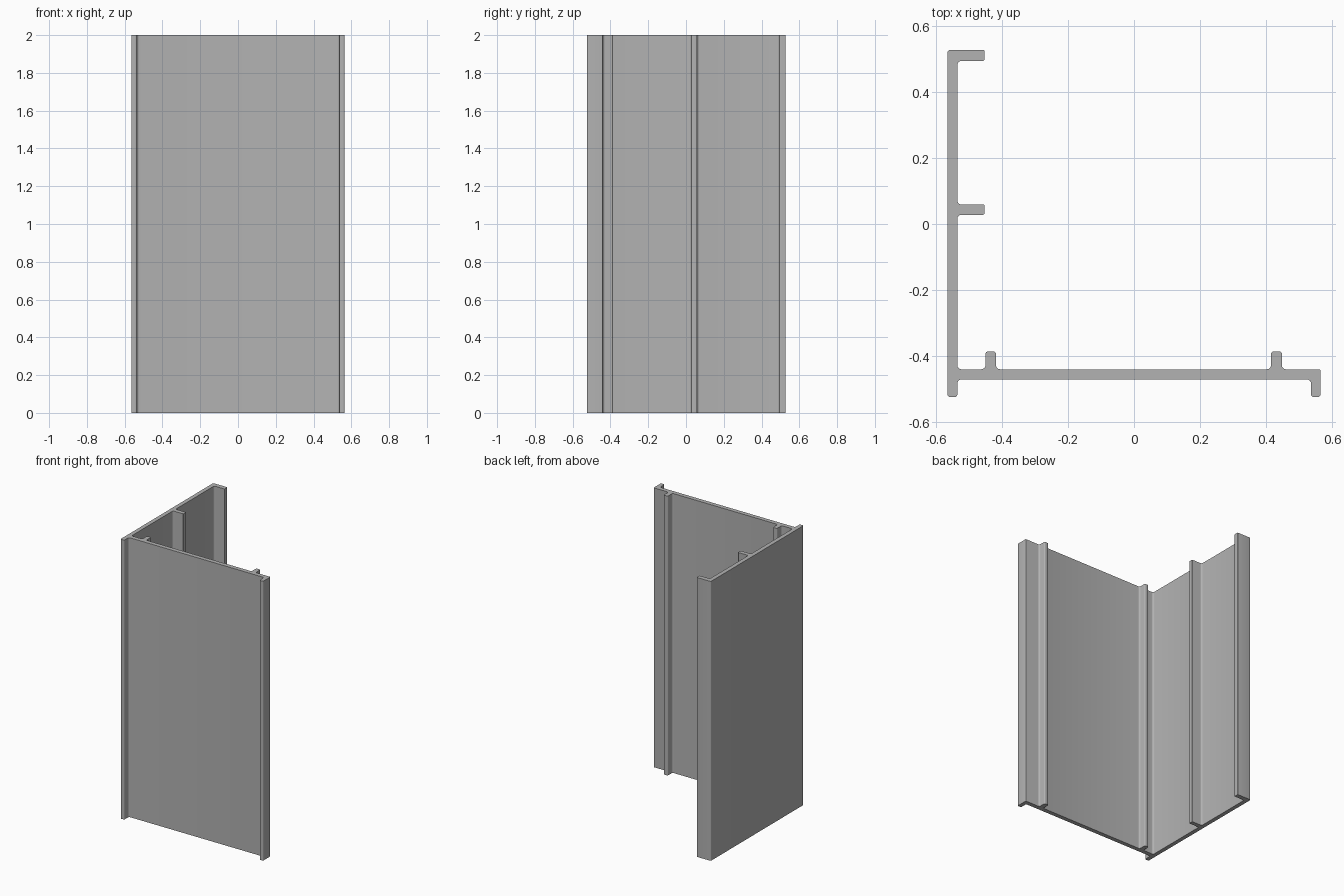
import bpy, bmesh
from mathutils import Vector

cube = bpy.data.objects.get("Cube")
if cube:
    bpy.data.objects.remove(cube, do_unlink=True)

HEIGHT = 2.0
TIP, ROOT, EDGE = 0.008, 0.012, 0.004   # corner radii
STEPS = 4

# Plain grey metal
grey = bpy.data.materials.new("grey_metal")
grey.use_nodes = True
grey.diffuse_color = (0.45, 0.45, 0.45, 1)
grey.node_tree.nodes["Principled BSDF"].inputs["Base Color"].default_value = grey.diffuse_color

# Key lines of the section
left, wall, lip = -0.565, -0.535, -0.453
right, end = 0.565, 0.536
back, foot = 0.527, -0.524
web_top, web_low, rib_top = -0.44, -0.471, -0.386


def rib(x0, x1):
    """Short upright rib on the web, going from right to left."""
    return [(x1, web_top, ROOT), (x1, rib_top, TIP),
            (x0, rib_top, TIP), (x0, web_top, ROOT)]


# Section outline, counter-clockwise, with a radius at each corner
outline = [
    (left, foot, TIP), (wall, foot, TIP), (wall, web_low, ROOT),
    (end, web_low, ROOT), (end, foot, TIP), (right, foot, TIP),
    (right, web_top, EDGE),
    *rib(0.415, 0.448), *rib(-0.45, -0.418),
    (wall, web_top, ROOT),
    (wall, 0.028, ROOT), (lip, 0.028, EDGE), (lip, 0.059, EDGE), (wall, 0.059, ROOT),
    (wall, 0.494, ROOT), (lip, 0.494, EDGE), (lip, back, EDGE),
    (left, back, TIP),
]


def rounded(corners):
    """Replace each right-angled corner with a small arc."""
    points = []
    for i, (x, y, r) in enumerate(corners):
        p = Vector((x, y))
        a = (Vector(corners[i - 1][:2]) - p).normalized() * r
        b = (Vector(corners[(i + 1) % len(corners)][:2]) - p).normalized() * r
        centre = p + a + b
        for s in range(STEPS + 1):
            t = s / STEPS
            points.append(centre - ((1 - t) * b + t * a).normalized() * r)
    return points


# Extrude the section to full height
bm = bmesh.new()
base = bm.faces.new([bm.verts.new((p.x, p.y, 0)) for p in rounded(outline)])
grown = bmesh.ops.extrude_face_region(bm, geom=[base], use_keep_orig=True)
top = [g for g in grown["geom"] if isinstance(g, bmesh.types.BMVert)]
bmesh.ops.translate(bm, verts=top, vec=(0, 0, HEIGHT))
bmesh.ops.recalc_face_normals(bm, faces=bm.faces)
mesh = bpy.data.meshes.new("corner_profile")
bm.to_mesh(mesh)
bm.free()
mesh.materials.append(grey)

profile = bpy.data.objects.new("corner_profile", mesh)
bpy.context.collection.objects.link(profile)
bpy.context.view_layer.objects.active = profile
profile.select_set(True)
bpy.ops.object.shade_smooth_by_angle(angle=0.6)
